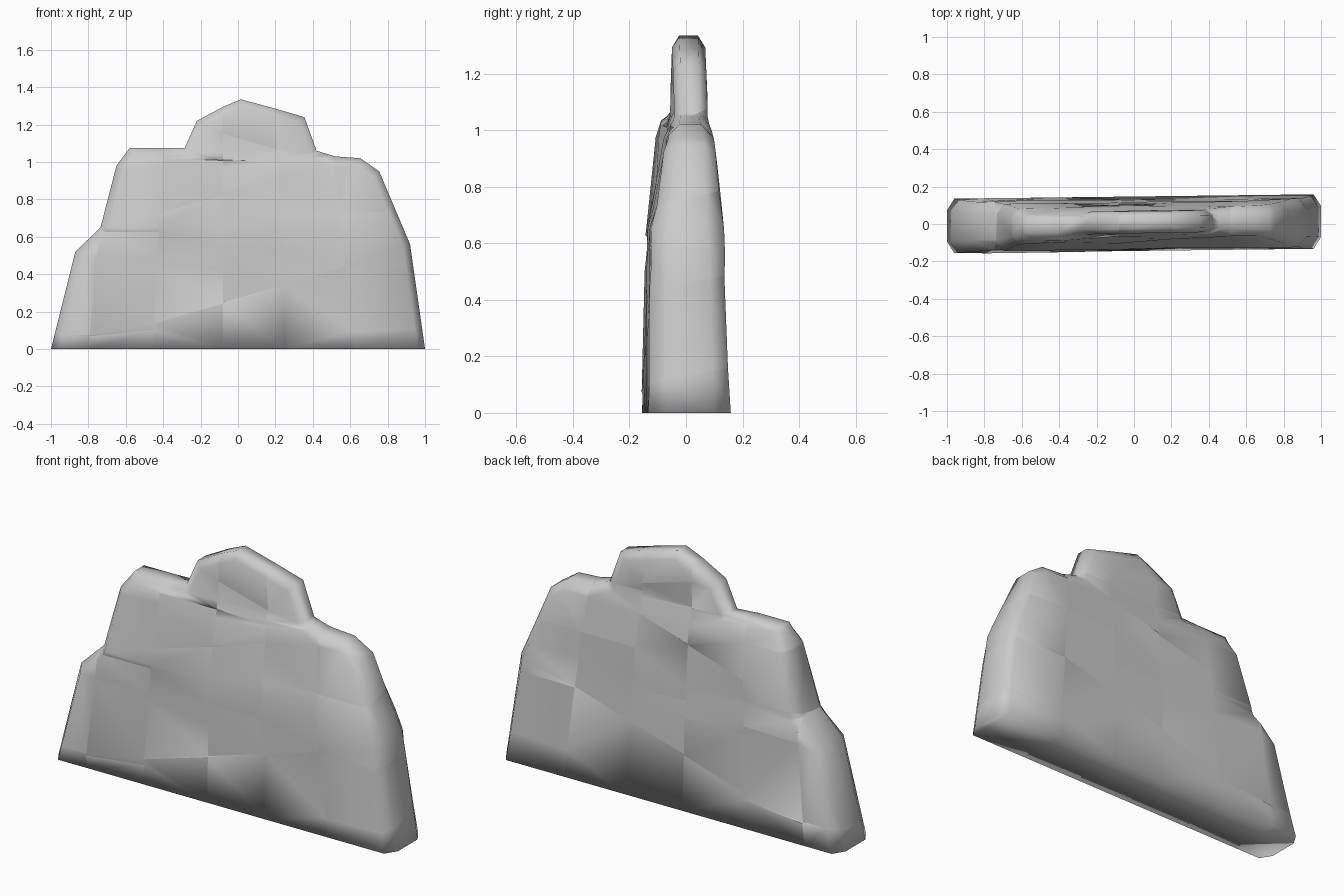
import bpy, bmesh, random
from mathutils import Vector

cube = bpy.data.objects.get("Cube")
if cube:
    bpy.data.objects.remove(cube, do_unlink=True)
random.seed(4)

# Front silhouette of the slab, from the right foot over the crest to the left foot
OUTLINE = [(-1, 0), (-.87, .52), (-.735, .65), (-.65, .98), (-.58, 1.075), (-.285, 1.075),
           (-.22, 1.22), (-.08, 1.295), (.015, 1.335), (.2, 1.285), (.355, 1.24),
           (.42, 1.06), (.52, 1.03), (.655, 1.02), (.755, .95), (.92, .56), (1, 0)]
# Thickness profiles: (height, depth)
FRONT = [(0, -.144), (.65, -.13), (.98, -.075), (1.05, -.05), (1.4, -.05)]
BACK = [(0, .147), (.5, .13), (.95, .097), (1.04, .068), (1.4, .068)]
# Column joints: (x at the foot, x at shoulder height)
JOINTS = [(-.8, -.70), (-.46, -.4), (-.08, -.08), (.26, .21), (.62, .51)]
SHOULDER = 1.05
# Row joints of each column: (x, z, slope)
ROWS = [[(-.9, .1, 0)],
        [(-.62, .11, .1), (-.62, .51, .02), (-.62, .65, 0)],
        [(-.25, .22, .29), (-.25, .47, -.02), (-.25, .8, .28), (-.25, 1.04, -.04)],
        [(.08, .32, .29), (.08, .55, -.05), (.08, .9, .28), (.08, 1.03, -.04), (.08, 1.13, -.28)],
        [(.42, .42, .29), (.42, .76, 0), (.3, 1.05, 0)],
        [(.8, .13, .03), (.8, .46, 0), (.8, .76, 0)]]


def lerp_profile(profile, z):
    for (z0, y0), (z1, y1) in zip(profile, profile[1:]):
        if z <= z1:
            return y0 + (y1 - y0) * max(z - z0, 0) / (z1 - z0)
    return profile[-1][1]


def inset(points, d):
    """Offset the open silhouette inwards, keeping its feet on the ground."""
    pts = [Vector(p) for p in points]
    result = []
    for i, p in enumerate(pts):
        a = (p - pts[i - 1]).normalized() if i else None
        b = (pts[i + 1] - p).normalized() if i < len(pts) - 1 else None
        a, b = a or b, b or a
        n = Vector((a.y + b.y, -a.x - b.x)).normalized()
        q = p + n * d / max(n.dot(Vector((a.y, -a.x))), .6)
        result.append((q.x, 0 if p.y == 0 else q.y))
    return result


def cut(bm, faces, point, normal, sharp):
    edges = {e for f in faces for e in f.edges}
    verts = {v for f in faces for v in f.verts}
    made = bmesh.ops.bisect_plane(bm, geom=list(verts) + list(edges) + list(faces),
                                  dist=.002, plane_co=point, plane_no=normal)
    if sharp:
        for g in made["geom_cut"]:
            if isinstance(g, bmesh.types.BMEdge):
                g.smooth = False


# Slab with chamfered rim, in normalised depth from -1 to 1
bm = bmesh.new()
inner = inset(OUTLINE, .04)
rings = [[bm.verts.new((x, y, z)) for x, z in pts]
         for pts, y in ((inner, -1), (OUTLINE, -.57), (OUTLINE, .57), (inner, 1))]
bm.faces.new(rings[0])
bm.faces.new(rings[3])
for r, s in zip(rings, rings[1:]):
    for i in range(len(OUTLINE) - 1):
        bm.faces.new((r[i], r[i + 1], s[i + 1], s[i]))
bm.faces.new([r[0] for r in rings] + [r[-1] for r in reversed(rings)])
bmesh.ops.recalc_face_normals(bm, faces=bm.faces[:])

# Column joints, row joints, then plain loops where the thickness changes
for foot, top in JOINTS:
    cut(bm, bm.faces[:], (foot, 0, 0), (1, 0, (foot - top) / SHOULDER), True)
for col, rows in enumerate(ROWS):
    for x, z, slope in rows:
        inside = []
        for f in bm.faces:
            c = f.calc_center_median()
            if sum(c.x > a + (b - a) * c.z / SHOULDER for a, b in JOINTS) == col:
                inside.append(f)
        cut(bm, inside, (x, 0, z), (-slope, -.025, 1), True)
for z in (.65, .97, SHOULDER):
    cut(bm, bm.faces[:], (0, 0, z), (0, 0, 1), False)

# Give the slab its tapering, slightly skewed and uneven thickness
for v in bm.verts:
    x, y, z = v.co
    f, b = lerp_profile(FRONT, z), lerp_profile(BACK, z)
    if x < -.38 and z > .9:
        f -= .022
    v.co.y = (f + b) / 2 + y * (b - f) / 2 + .012 * x
    if abs(y) > .9 and 0 < z < 1.2:
        v.co.y += random.uniform(-.006, .006)
for f in bm.faces:
    f.smooth = True
bmesh.ops.triangulate(bm, faces=[f for f in bm.faces if len(f.verts) > 4])

mesh = bpy.data.meshes.new("rock_wall")
bm.to_mesh(mesh)
bm.free()
wall = bpy.data.objects.new("rock_wall", mesh)
bpy.context.collection.objects.link(wall)

# Stone colour
stone = bpy.data.materials.new("stone_grey")
stone.use_nodes = True
stone.diffuse_color = (.6, .6, .6, 1)
stone.node_tree.nodes["Principled BSDF"].inputs["Base Color"].default_value = (.6, .6, .6, 1)
mesh.materials.append(stone)
